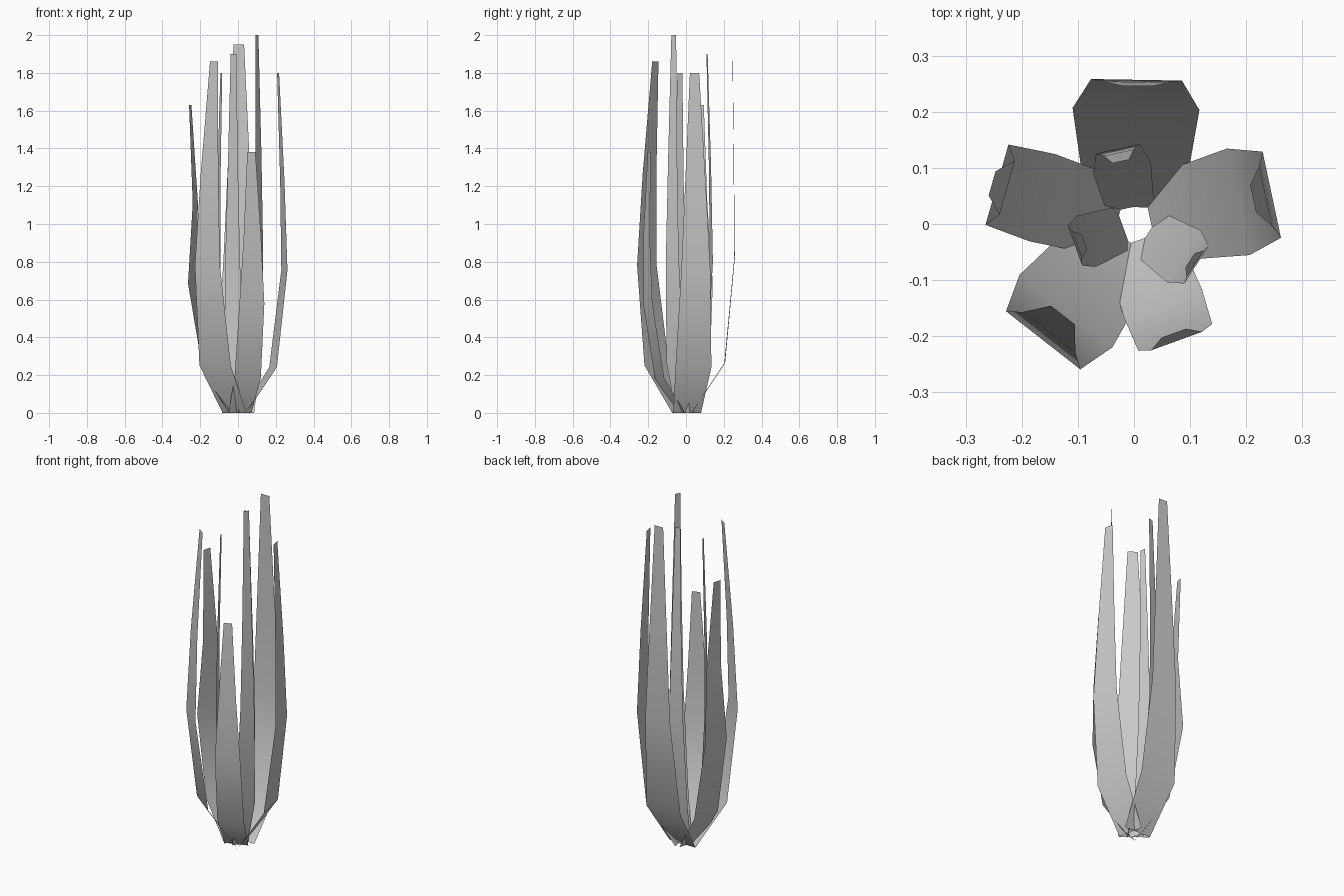
import bpy
from math import cos, sin, radians

# Height fractions shared by every blade: base, shoulder, belly, neck, tip
LEVELS = (0, 0.135, 0.42, 0.68, 1)


def leaf(name, angle, height, radii, widths):
    """Flat, single-sheet blade facing outward at the given angle."""
    a = radians(angle)
    verts, faces = [], []
    for f, r, w in zip(LEVELS, radii, widths):
        for side in (-0.5, 0.5):
            verts.append((r * cos(a) - side * w * sin(a),
                          r * sin(a) + side * w * cos(a), f * height))
    for i in range(0, len(verts) - 2, 2):
        faces.append((i, i + 1, i + 3, i + 2))
    mesh = bpy.data.meshes.new(name)
    mesh.from_pydata(verts, [], faces)
    for p in mesh.polygons:
        p.use_smooth = True
    ob = bpy.data.objects.new(name, mesh)
    bpy.context.collection.objects.link(ob)
    return ob


# Outer ring of five wide leaves
leaf("outer_leaf_back", 89, 1.95, (.03, .205, .257, .253, .246), (.17, .226, .162, .115, .056))
leaf("outer_leaf_left", 164, 1.63, (.03, .17, .254, .235, .263), (.14, .162, .149, .10, .045))
leaf("outer_leaf_front_left", 232, 1.86, (.03, .197, .263, .245, .206), (.16, .21, .168, .118, .054))
leaf("outer_leaf_front_right", 290, 1.38, (.03, .15, .215, .222, .207), (.13, .148, .14, .097, .046))
leaf("outer_leaf_right", 12, 1.80, (.03, .19, .251, .24, .217), (.15, .194, .157, .11, .05))

# Inner ring of three narrow leaves
leaf("inner_leaf_back", 102, 1.90, (.03, .102, .137, .13, .114), (.085, .105, .08, .055, .03))
leaf("inner_leaf_left", 200, 1.80, (.02, .09, .112, .108, .094), (.08, .097, .076, .052, .028))
leaf("inner_leaf_right", 327, 2.00, (.03, .106, .133, .13, .119), (.09, .11, .08, .056, .03))
